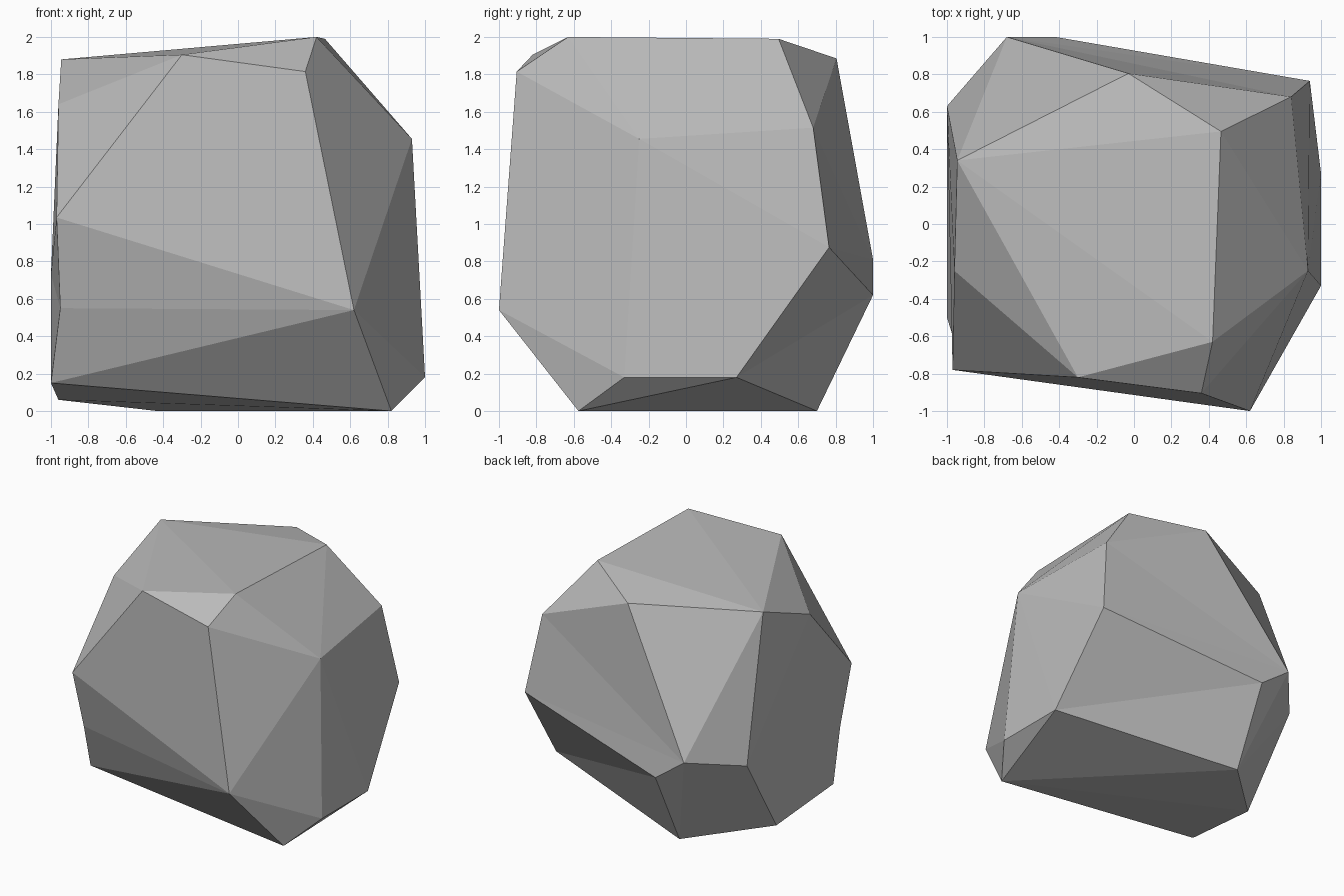
import bpy, bmesh

if "Cube" in bpy.data.objects:
    bpy.data.objects.remove(bpy.data.objects["Cube"])

# Corner points of the rock
P = {
    # crown
    "crown_front": (0.42, -0.63, 2.0), "crown_back": (0.465, 0.495, 1.99),
    "back_top": (-0.03, 0.805, 1.885), "left_top": (-0.945, 0.34, 1.88),
    "front_top_l": (-0.30, -0.82, 1.905), "front_top_r": (0.36, -0.905, 1.815),
    # shoulders
    "right_top": (0.93, -0.25, 1.455), "right_back": (0.84, 0.68, 1.515),
    "left_shoulder": (-0.96, -0.25, 1.64), "left_front": (-0.97, -0.78, 1.035),
    # waist
    "front_r": (0.62, -1.0, 0.54), "back_r": (0.94, 0.765, 0.875),
    "back_low": (-0.42, 1.0, 0.62), "back_mid": (-0.68, 1.0, 0.81),
    "left_back": (-1.0, 0.63, 0.73),
    # foot
    "right_low_f": (1.0, -0.33, 0.18), "right_low_b": (1.0, 0.27, 0.18),
    "left_low": (-1.0, -0.5, 0.15), "left_foot": (-0.96, 0.19, 0.06),
    "foot_front": (0.82, -0.575, 0.0), "foot_back": (-0.43, 0.70, 0.0),
}

bm = bmesh.new()
V = {name: bm.verts.new(co) for name, co in P.items()}
bmesh.ops.convex_hull(bm, input=bm.verts[:])


def flip(a, b):
    """Turn the edge between two corners to the other diagonal, making a shallow dent."""
    e = bm.edges.get((V[a], V[b]))
    if e and len(e.link_faces) == 2:
        bmesh.utils.edge_rotate(e, True)
    else:
        print("no edge", a, b)


# Shallow dents on the back
flip("back_r", "foot_back")
flip("back_top", "back_low")
flip("back_top", "back_r")

# Small notch on the left front corner
e = bm.edges.get((V["left_front"], V["left_low"]))
if e:
    res = bmesh.ops.subdivide_edges(bm, edges=[e], cuts=1)
    notch = [g for g in res["geom_inner"] if isinstance(g, bmesh.types.BMVert)][0]
    notch.co = (-0.95, -0.66, 0.55)
else:
    print("no notch edge")

bmesh.ops.triangulate(bm, faces=bm.faces[:])
bmesh.ops.recalc_face_normals(bm, faces=bm.faces[:])
mesh = bpy.data.meshes.new("rock")
bm.to_mesh(mesh)
bm.free()

# Plain grey stone, flat shaded
stone = bpy.data.materials.new("grey stone")
stone.diffuse_color = (0.5, 0.5, 0.5, 1)
stone.use_nodes = True
stone.node_tree.nodes["Principled BSDF"].inputs["Base Color"].default_value = stone.diffuse_color
mesh.materials.append(stone)
rock = bpy.data.objects.new("rock", mesh)
bpy.context.collection.objects.link(rock)
